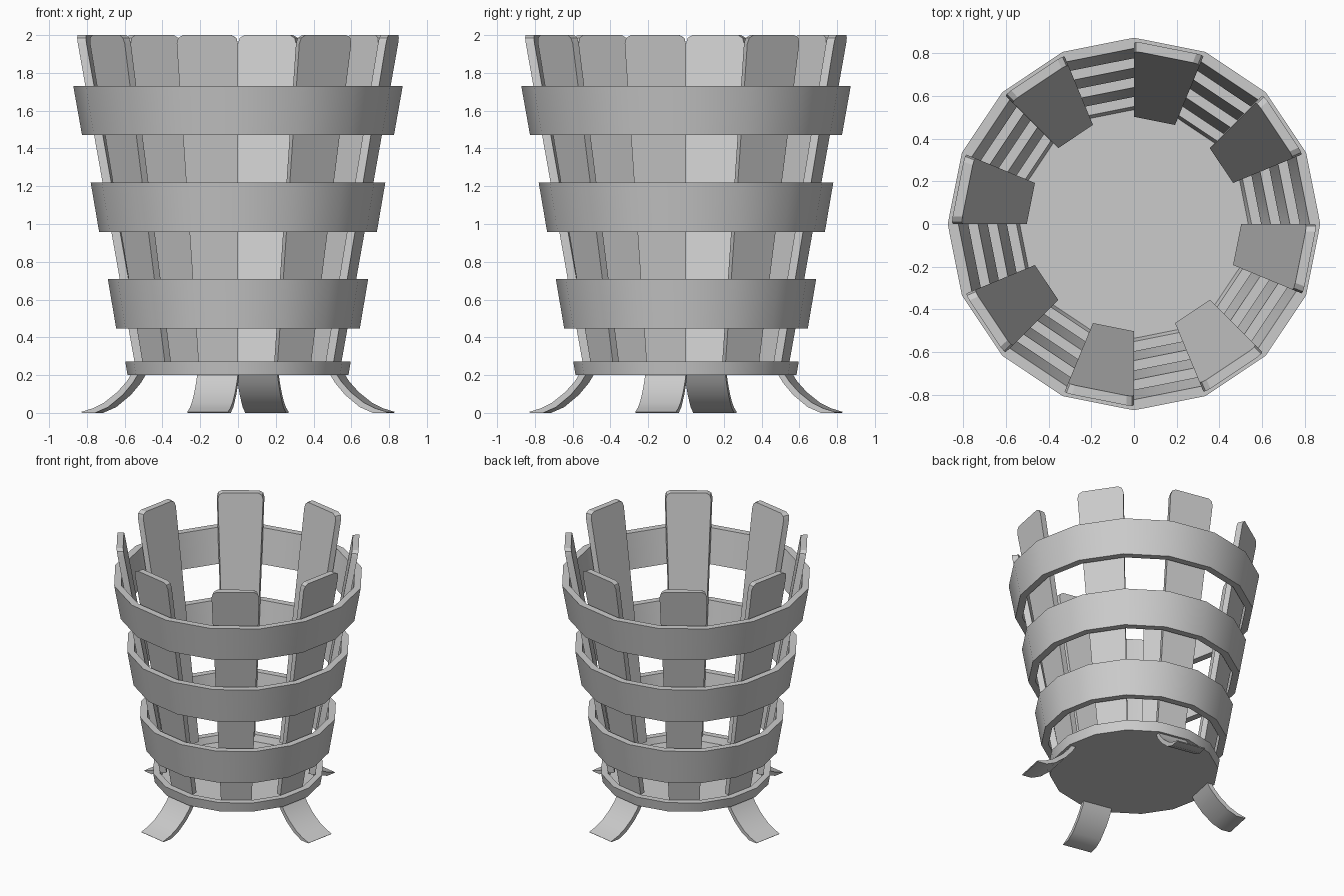
import bpy
from math import cos, sin, pi, radians
from mathutils import Vector

if "Cube" in bpy.data.objects:
    bpy.data.objects.remove(bpy.data.objects["Cube"])

SIDES = 16
STEP = 2 * pi / SIDES


def make(name, verts, faces):
    me = bpy.data.meshes.new(name)
    me.from_pydata(verts, [], faces)
    me.update()
    ob = bpy.data.objects.new(name, me)
    bpy.context.collection.objects.link(ob)
    bpy.ops.object.select_all(action='DESELECT')
    ob.select_set(True)
    bpy.context.view_layer.objects.active = ob
    bpy.ops.object.mode_set(mode='EDIT')
    bpy.ops.mesh.select_all(action='SELECT')
    bpy.ops.mesh.normals_make_consistent(inside=False)
    bpy.ops.object.mode_set(mode='OBJECT')
    bpy.ops.object.shade_smooth_by_angle(angle=radians(30))
    return ob


def polar(r, a, z):
    return Vector((r * cos(a), r * sin(a), z))


def lathe(name, profile, closed):
    """Revolve an (r, z) profile; an open profile gets flat end caps."""
    n = len(profile)
    verts = [polar(r, i * STEP, z) for i in range(SIDES) for r, z in profile]
    faces = []
    for i in range(SIDES):
        a, b = i * n, (i + 1) % SIDES * n
        for j in range(n if closed else n - 1):
            k = (j + 1) % n
            faces.append((a + j, b + j, b + k, a + k))
    if not closed:
        faces.append([i * n for i in range(SIDES)])
        faces.append([i * n + n - 1 for i in range(SIDES)])
    return make(name, verts, faces)


def prism(name, front, back):
    """Solid between two matching outlines."""
    n = len(front)
    faces = [list(range(n)), list(range(n, 2 * n))]
    faces += [(i, (i + 1) % n, n + (i + 1) % n, n + i) for i in range(n)]
    return make(name, front + back, faces)


# Base pan with raised rim
lathe("base_pan", [(0.585, 0.2), (0.597, 0.272), (0.55, 0.272), (0.535, 0.225)], False)

# Three tapered hoops
for label, z0, z1, r0, r1 in (("lower", 0.447, 0.708, 0.645, 0.689),
                              ("middle", 0.957, 1.22, 0.735, 0.78),
                              ("upper", 1.472, 1.73, 0.826, 0.872)):
    t = 0.05
    lathe(label + "_hoop", [(r0, z0), (r1, z1), (r1 - t, z1), (r0 - t, z0)], True)

# Eight slanted staves with clipped top corners
outline = [(0, 0.27), (1, 0.27), (1, 1.955), (0.97, 1.985), (0.89, 2.0),
           (0.11, 2.0), (0.03, 1.985), (0, 1.955)]


def stave_side(a, inset):
    pts = []
    for t, z in outline:
        r = 0.548 + (z - 0.27) * 0.178 - inset
        pts.append(polar(r, a, z).lerp(polar(r, a + STEP, z), t))
    return pts


for k in range(8):
    a = (2 * k + 1) * STEP
    prism(f"stave_{k + 1}", stave_side(a, 0), stave_side(a, 0.046))

# Four flared feet, curved in profile
foot = [(0.55, 0.21), (0.58, 0.165), (0.63, 0.11), (0.70, 0.055), (0.76, 0.025), (0.825, 0.005),
        (0.82, 0.0), (0.75, 0.0), (0.68, 0.03), (0.60, 0.095), (0.545, 0.16), (0.515, 0.21)]
for k in range(4):
    a = 1.5 * STEP + STEP * 2 + k * pi / 2
    side = Vector((-sin(a), cos(a), 0)) * 0.11
    prism(f"foot_{k + 1}", [polar(r, a, z) - side for r, z in foot],
          [polar(r, a, z) + side for r, z in foot])
